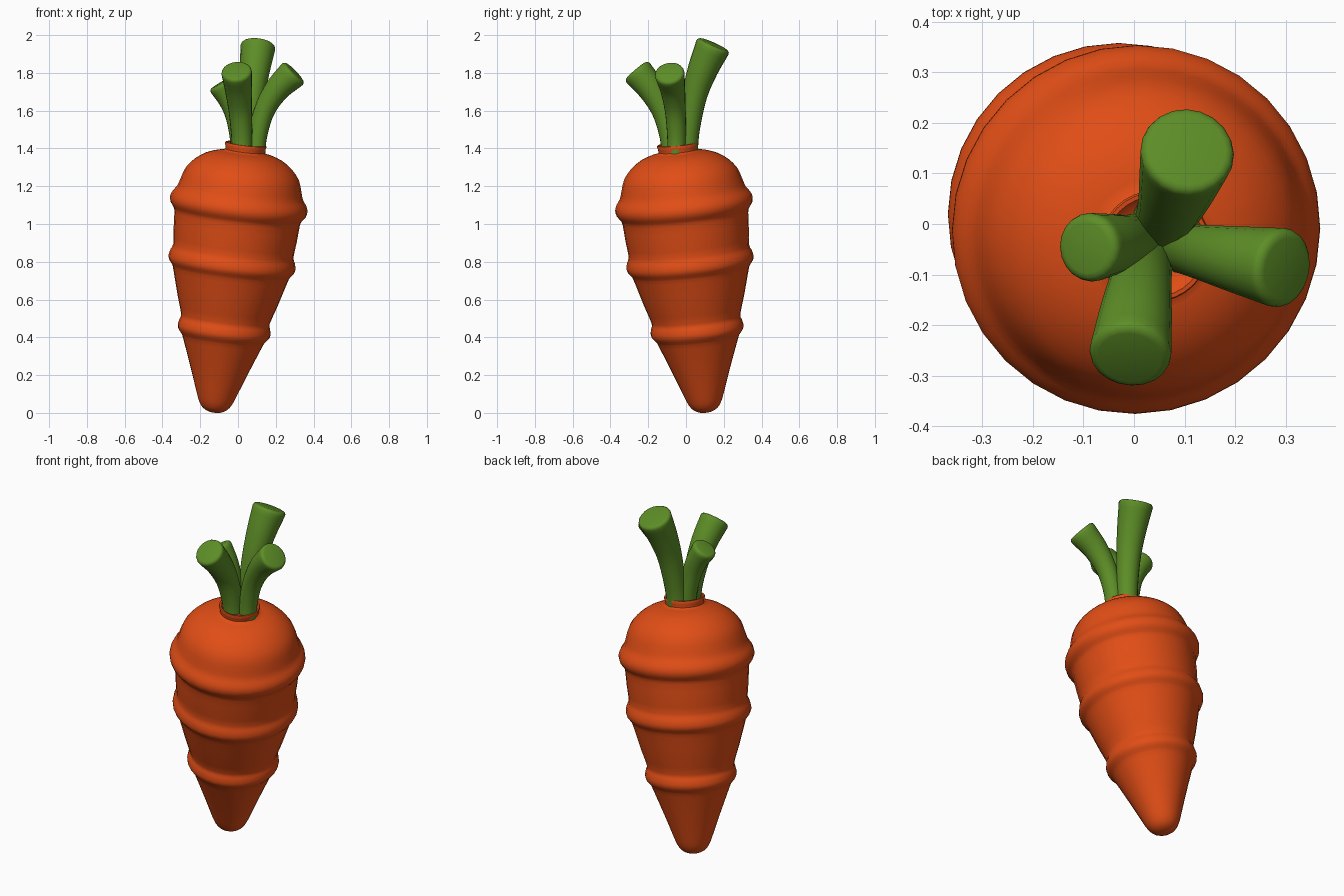
import bpy, bmesh, math
from mathutils import Vector, Quaternion

if "Cube" in bpy.data.objects:
    bpy.data.objects.remove(bpy.data.objects["Cube"])

def material(name, col):
    m = bpy.data.materials.new(name)
    m.diffuse_color = (*col, 1)
    m.use_nodes = True
    m.node_tree.nodes["Principled BSDF"].inputs["Base Color"].default_value = m.diffuse_color
    return m

ORANGE = material("carrot orange", (0.75, 0.075, 0.008))
GREEN = material("stem green", (0.11, 0.27, 0.02))

def spline(pts, steps):
    """Catmull-Rom interpolation through tuples of any length."""
    v = [Vector(p) for p in pts]
    v = [2 * v[0] - v[1]] + v + [2 * v[-1] - v[-2]]
    out = []
    for i in range(1, len(v) - 2):
        a, b, c, d = v[i - 1:i + 3]
        for s in range(steps):
            t = s / steps
            out.append(0.5 * (2 * b + (c - a) * t + (2 * a - 5 * b + 4 * c - d) * t * t
                              + (3 * b - a - 3 * c + d) * t ** 3))
    return out + [v[-2]]

def tube(name, rings, sides, mat):
    """Skin circles given as (centre, axis, radius) and close both ends."""
    bm = bmesh.new()
    loops = []
    for c, axis, r in rings:
        q = Vector((0, 0, 1)).rotation_difference(axis)
        loops.append([bm.verts.new(c + q @ Vector((r * math.cos(k * math.tau / sides),
                                                   r * math.sin(k * math.tau / sides), 0)))
                      for k in range(sides)])
    for a, b in zip(loops, loops[1:]):
        for k in range(sides):
            n = (k + 1) % sides
            bm.faces.new((a[k], a[n], b[n], b[k]))
    bm.faces.new(loops[0][::-1])
    bm.faces.new(loops[-1])
    me = bpy.data.meshes.new(name)
    bm.to_mesh(me)
    bm.free()
    me.materials.append(mat)
    ob = bpy.data.objects.new(name, me)
    bpy.context.collection.objects.link(ob)
    bpy.ops.object.select_all(action='DESELECT')
    ob.select_set(True)
    bpy.context.view_layer.objects.active = ob
    bpy.ops.object.shade_smooth_by_angle(angle=math.radians(50))
    return ob

# Carrot root: lathe profile (height along axis, radius) with three swollen rings
profile = [(0.002, 0.012), (0.006, 0.035), (0.022, 0.065), (0.05, 0.086), (0.09, 0.103),
           (0.2, 0.143), (0.37, 0.208),
           (0.40, 0.222), (0.425, 0.242), (0.45, 0.247), (0.48, 0.24), (0.505, 0.236),
           (0.6, 0.266), (0.73, 0.303),
           (0.76, 0.314), (0.785, 0.333), (0.81, 0.338), (0.84, 0.331), (0.87, 0.32),
           (0.95, 0.328), (1.04, 0.334),
           (1.065, 0.342), (1.09, 0.36), (1.12, 0.366), (1.15, 0.356), (1.18, 0.335),
           (1.22, 0.322), (1.28, 0.302), (1.33, 0.262), (1.37, 0.205), (1.39, 0.15),
           (1.397, 0.115)]
# Neck with a shallow cup for the stems
neck = [(1.405, 0.105), (1.42, 0.106), (1.436, 0.111), (1.442, 0.108), (1.442, 0.1),
        (1.43, 0.092), (1.425, 0.05)]
base = Vector((-0.125, 0.105, 0))
axis = Vector((0.117, -0.105, 1)).normalized()
tube("carrot_root",
     [(base + axis * t, axis, r) for t, r in spline(profile, 2) + [Vector(p) for p in neck]],
     32, ORANGE)

def stem(name, path):
    """Curved, flaring stem through (x, y, z, radius) with a rounded rim."""
    pts = spline(path, 5)
    pos = [p.to_3d() if len(p) == 3 else Vector(p[:3]) for p in pts]
    rings = []
    for i, p in enumerate(pos):
        d = (pos[min(i + 1, len(pos) - 1)] - pos[max(i - 1, 0)]).normalized()
        rings.append((p, d, pts[i][3]))
    end, d, r = rings[-1]
    for k in (1, 2, 3):
        a = k * math.pi / 6
        rings.append((end + d * 0.018 * math.sin(a), d, r - 0.018 * (1 - math.cos(a))))
    tube(name, rings, 20, GREEN)

# Four leaf stems
stem("stem_back", [(0.05, 0.005, 1.36, 0.056), (0.06, 0.015, 1.5, 0.058), (0.075, 0.045, 1.68, 0.067),
                   (0.09, 0.09, 1.82, 0.08), (0.105, 0.14, 1.935, 0.093)])
stem("stem_right", [(0.095, -0.05, 1.36, 0.048), (0.105, -0.05, 1.47, 0.05), (0.14, -0.057, 1.6, 0.055),
                    (0.205, -0.07, 1.71, 0.066), (0.287, -0.086, 1.792, 0.079)])
stem("stem_front", [(0.022, -0.075, 1.36, 0.054), (0.02, -0.085, 1.47, 0.056), (0.012, -0.12, 1.6, 0.062),
                    (0.003, -0.18, 1.71, 0.072), (-0.007, -0.253, 1.8, 0.081)])
stem("stem_left", [(0.012, -0.025, 1.36, 0.048), (0.004, -0.028, 1.47, 0.049), (-0.016, -0.035, 1.58, 0.053),
                   (-0.045, -0.04, 1.66, 0.06), (-0.085, -0.046, 1.73, 0.068)])
